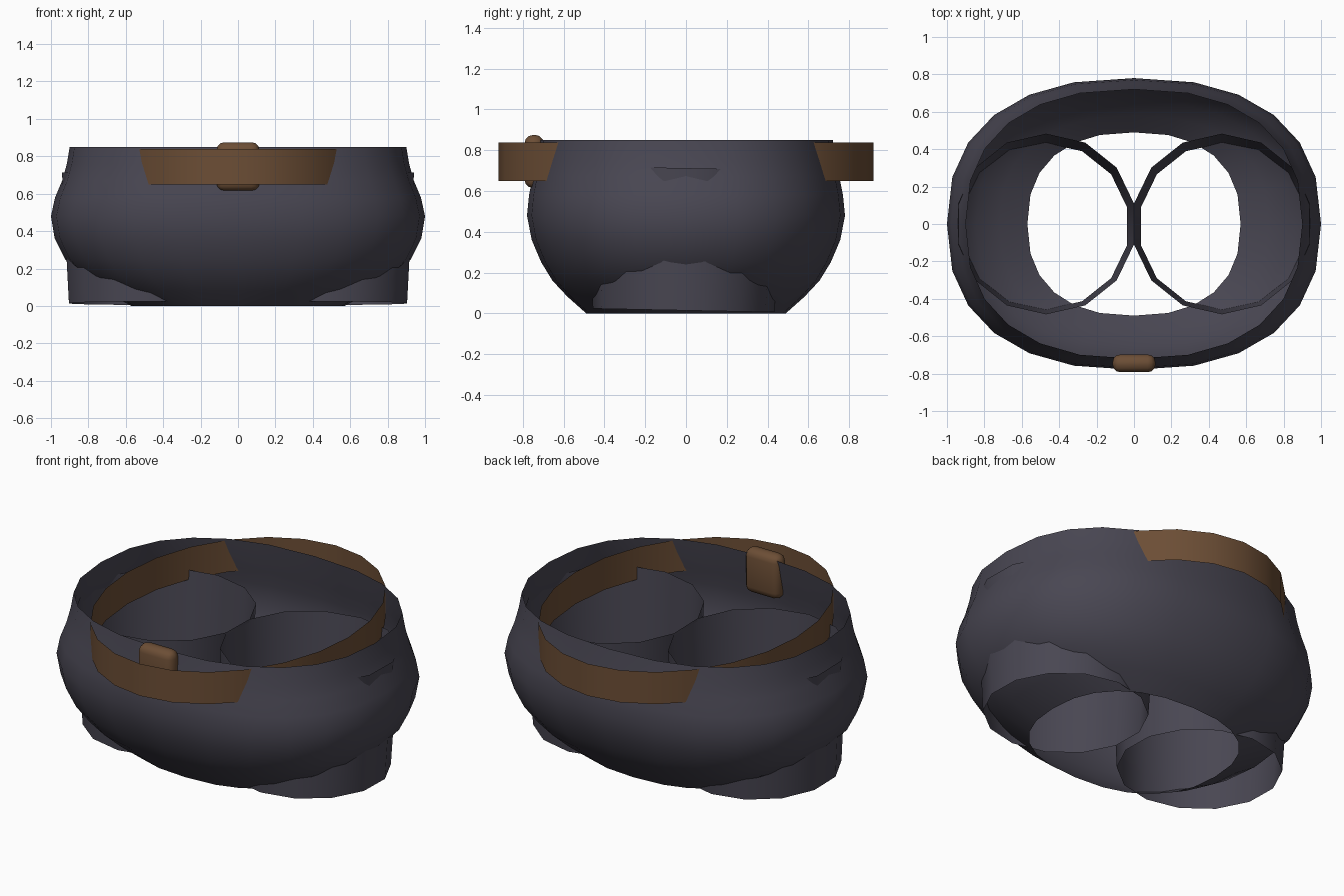
import bpy, bmesh, math

if "Cube" in bpy.data.objects:
    bpy.data.objects.remove(bpy.data.objects["Cube"])


def material(name, rgb):
    m = bpy.data.materials.new(name)
    m.diffuse_color = (*rgb, 1)
    m.use_nodes = True
    m.node_tree.nodes["Principled BSDF"].inputs["Base Color"].default_value = m.diffuse_color
    return m


CLOTH = material("charcoal cloth", (0.066, 0.062, 0.085))
LEATHER = material("brown leather", (0.150, 0.076, 0.036))


def power(v, p):
    return math.copysign(abs(v) ** p, v)


def tube(name, rings, sides, mat, p=1.0, tilt=0.0):
    """Open smooth tube through rings of (cx, cy, z, rx, ry); p squares the outline."""
    bm = bmesh.new()
    loops = []
    for cx, cy, z, rx, ry in rings:
        loop = []
        for i in range(sides):
            a = math.pi / 2 + 2 * math.pi * i / sides
            y = cy + ry * power(math.sin(a), p)
            loop.append(bm.verts.new((cx + rx * power(math.cos(a), p), y, z + tilt * y)))
        loops.append(loop)
    for low, high in zip(loops, loops[1:]):
        for i in range(sides):
            j = (i + 1) % sides
            bm.faces.new((low[i], low[j], high[j], high[i]))
    return finish(name, bm, mat)


def finish(name, bm, mat):
    for f in bm.faces:
        f.smooth = True
    mesh = bpy.data.meshes.new(name)
    bm.to_mesh(mesh)
    bm.free()
    mesh.materials.append(mat)
    obj = bpy.data.objects.new(name, mesh)
    bpy.context.collection.objects.link(obj)
    return obj


# Rounded hip shell, open at the waist and underneath: (z, rx, ry)
profile = [(0, 0.57, 0.49), (0.08, 0.72, 0.58), (0.16, 0.845, 0.655),
           (0.25, 0.925, 0.71), (0.36, 0.98, 0.757), (0.48, 1.0, 0.78),
           (0.58, 0.978, 0.77), (0.67, 0.94, 0.752), (0.76, 0.915, 0.735),
           (0.85, 0.90, 0.72)]
tube("hip_shell", [(0, 0, z, rx, ry) for z, rx, ry in profile], 24, CLOTH, p=0.84)

# Two tapered leg tubes meeting at the middle
for side, s in (("left", -1), ("right", 1)):
    tube(side + "_leg", [(s * 0.47, -0.012, 0.014, 0.445, 0.445),
                         (s * 0.47, 0, 0.712, 0.483, 0.483)], 14, CLOTH, tilt=-0.02)

# Upright belt band, bulging out at front and back
tube("belt", [(0, 0, 0.648, 0.725, 0.92), (0, 0, 0.838, 0.725, 0.92)], 24, LEATHER)

# Rounded buckle on the front rim
bm = bmesh.new()
bmesh.ops.create_cube(bm, size=1)
for v in bm.verts:
    v.co = (v.co.x * 0.23, v.co.y * 0.095 - 0.745, v.co.z * 0.26 + 0.745)
bmesh.ops.bevel(bm, geom=bm.edges[:], offset=0.042, segments=3, profile=0.5,
                affect='EDGES')
finish("buckle", bm, LEATHER)
